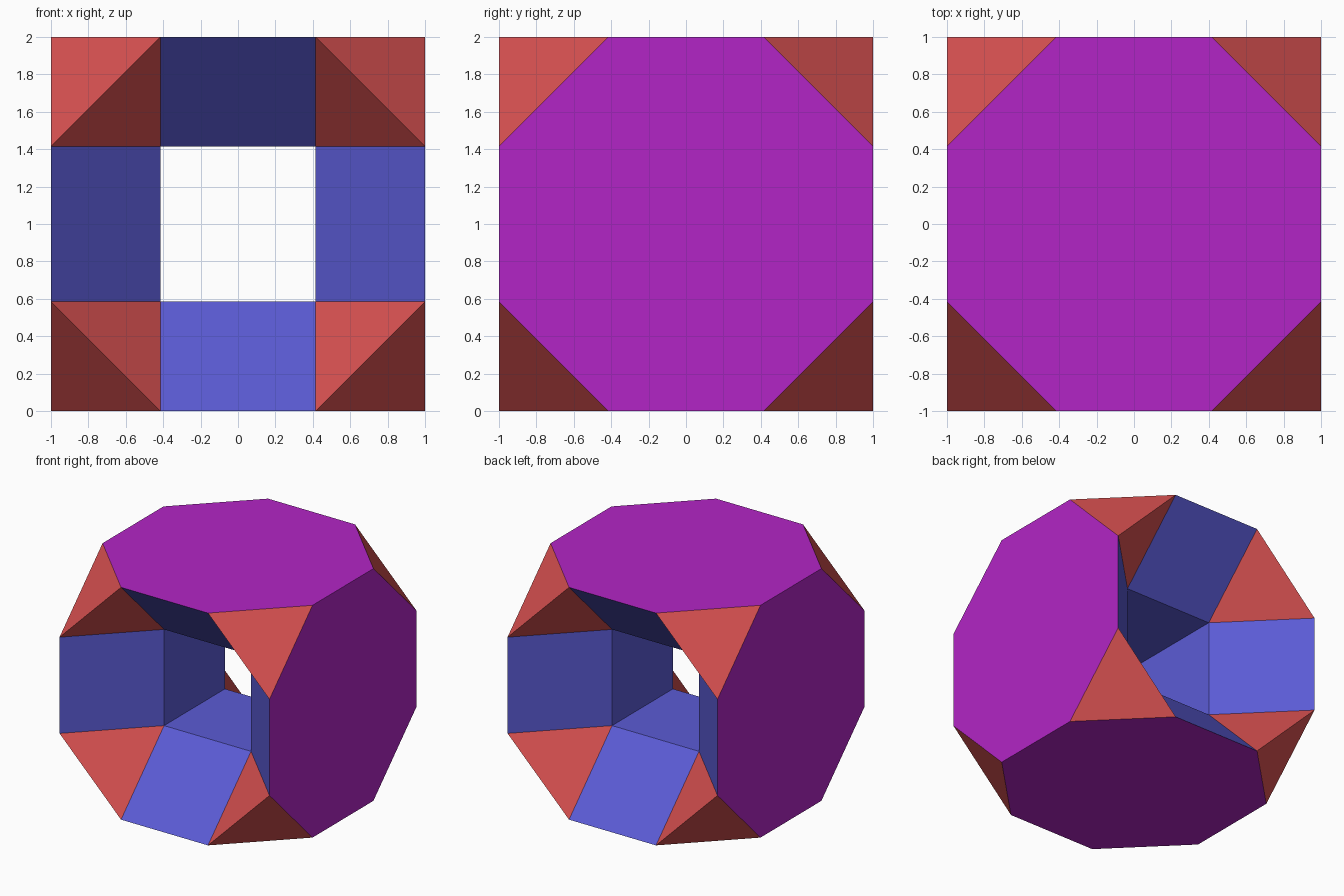
import bpy
import bmesh
from math import pi, sqrt
from mathutils import Matrix, Vector

cube = bpy.data.objects.get("Cube")
if cube:
    bpy.data.objects.remove(cube, do_unlink=True)


def make_material(name, color):
    mat = bpy.data.materials.new(name)
    mat.use_nodes = True
    mat.diffuse_color = color
    bsdf = next(n for n in mat.node_tree.nodes if n.type == 'BSDF_PRINCIPLED')
    bsdf.inputs["Base Color"].default_value = color
    return mat


# Materials, keyed by the number of sides of the face that carries them
materials = {
    3: make_material("brick red", (0.69, 0.082, 0.082, 1)),
    4: make_material("periwinkle blue", (0.105, 0.105, 0.665, 1)),
    8: make_material("violet", (0.448, 0.0185, 0.562, 1)),
}
slots = list(materials)

C = sqrt(2) - 1   # half the edge length; the outer half width is 1
bm = bmesh.new()


def add_face(points, turn):
    bm.faces.new([bm.verts.new(turn @ Vector(p)) for p in points])


# Four identical quarters around the tunnel axis (y)
for quarter in range(4):
    turn = Matrix.Rotation(quarter * pi / 2, 3, 'Y')

    # Outer octagon panel
    add_face([(-C, -1, 1), (C, -1, 1), (1, -C, 1), (1, C, 1),
              (C, 1, 1), (-C, 1, 1), (-1, C, 1), (-1, -C, 1)], turn)

    # Tunnel wall
    add_face([(-C, -C, C), (C, -C, C), (C, C, C), (-C, C, C)], turn)

    # Front and back: cut corner, sloping recess square, recess triangle
    for s in (-1, 1):
        add_face([(C, s, 1), (1, s * C, 1), (1, s, C)], turn)
        add_face([(-C, s, 1), (C, s, 1), (C, s * C, C), (-C, s * C, C)], turn)
        add_face([(C, s, 1), (1, s, C), (C, s * C, C)], turn)

# Weld the quarters into one closed ring and colour by side count
bmesh.ops.remove_doubles(bm, verts=bm.verts, dist=0.001)
bmesh.ops.recalc_face_normals(bm, faces=bm.faces)
for face in bm.faces:
    face.material_index = slots.index(len(face.verts))
    face.smooth = False
bmesh.ops.translate(bm, verts=bm.verts, vec=(0, 0, 1))

mesh = bpy.data.meshes.new("tunnelled_truncated_cube")
bm.to_mesh(mesh)
bm.free()
for mat in materials.values():
    mesh.materials.append(mat)
bpy.context.collection.objects.link(
    bpy.data.objects.new("tunnelled_truncated_cube", mesh))
